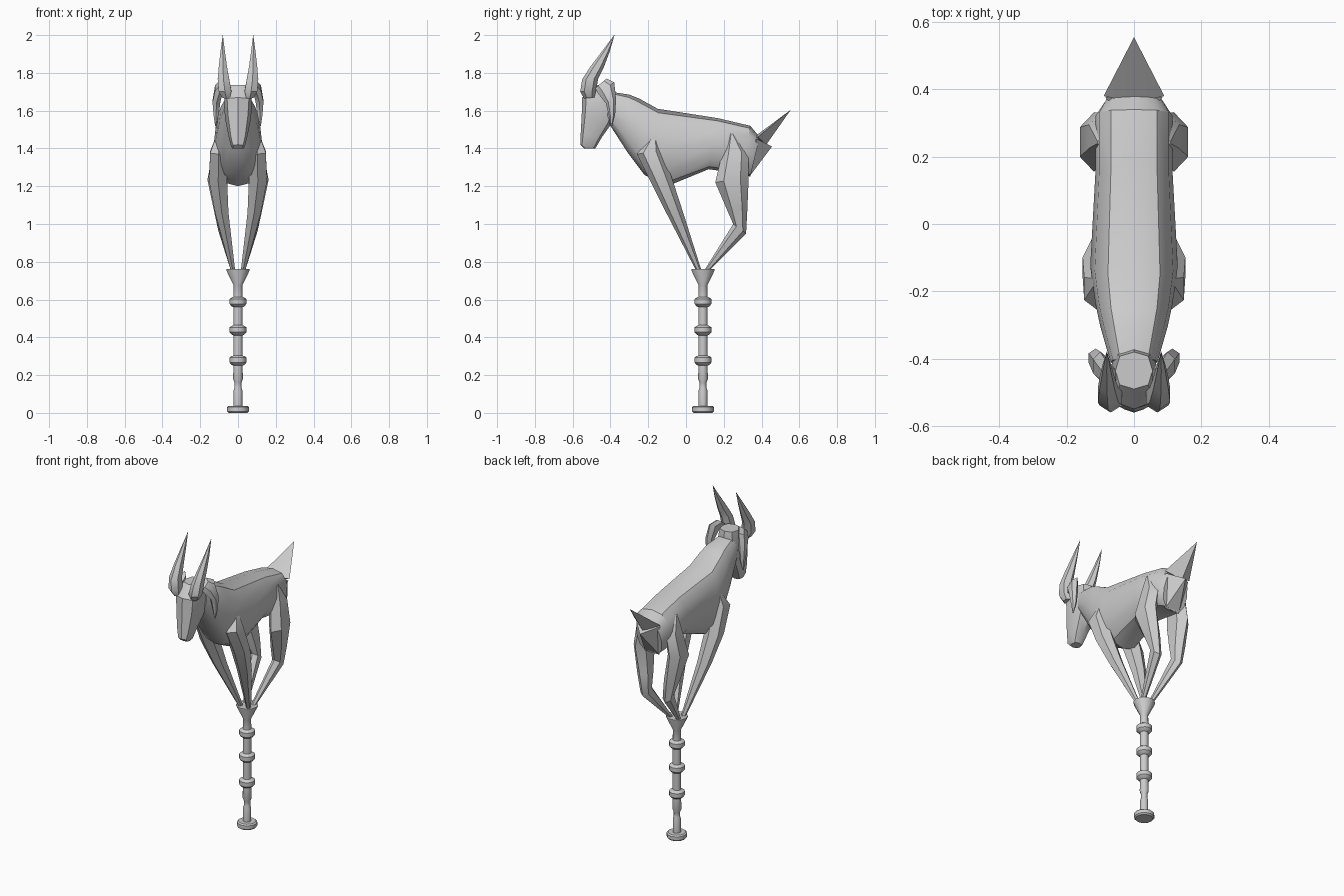
import bpy, bmesh, math
from mathutils import Vector


def finish(name, bm, mirror=False, smooth=35):
    bmesh.ops.remove_doubles(bm, verts=bm.verts, dist=1e-5)
    bmesh.ops.recalc_face_normals(bm, faces=bm.faces)
    me = bpy.data.meshes.new(name)
    bm.to_mesh(me)
    bm.free()
    ob = bpy.data.objects.new(name, me)
    bpy.context.collection.objects.link(ob)
    bpy.ops.object.select_all(action='DESELECT')
    ob.select_set(True)
    bpy.context.view_layer.objects.active = ob
    bpy.ops.object.shade_smooth_by_angle(angle=math.radians(smooth))
    if mirror:
        ob.modifiers.new("mirror", 'MIRROR')
    return ob


def bridge(bm, loops):
    n = len(loops[0])
    for a, b in zip(loops, loops[1:]):
        for i in range(n):
            j = (i + 1) % n
            bm.faces.new((a[i], a[j], b[j], b[i]))
    bm.faces.new(loops[0])
    bm.faces.new(loops[-1])


def loft(name, rings, sides=6, power=1.0, mirror=False):
    """Each ring: (y, z) of one edge, (y, z) of the other edge, x inner, x outer."""
    bm = bmesh.new()
    loops = []
    for ya, za, yb, zb, x0, x1 in rings:
        loop = []
        for i in range(sides):
            t = 2 * math.pi * i / sides
            c, s = math.cos(t), math.sin(t)
            c = math.copysign(abs(c) ** power, c)
            s = math.copysign(abs(s) ** power, s)
            k = (1 - c) / 2
            loop.append(bm.verts.new(((x0 + x1) / 2 + s * (x1 - x0) / 2,
                                      ya + (yb - ya) * k, za + (zb - za) * k)))
        loops.append(loop)
    bridge(bm, loops)
    return finish(name, bm, mirror)


# turned pedestal with three collars and a flared cup
profile = [(.05, 0), (.058, .008), (.058, .03), (.05, .037), (.023, .037),
           (.023, .12), (.018, .135), (.018, .16), (.026, .18)]
for z in (.28, .44, .59):
    profile += [(.024, z - .03), (.034, z - .025), (.045, z - .013),
                (.045, z + .013), (.034, z + .02), (.024, z + .024)]
profile += [(.023, .675), (.062, .755), (.062, .762)]
bm = bmesh.new()
bridge(bm, [[bm.verts.new((r * math.cos(a * math.pi / 6),
                           .09 + r * math.sin(a * math.pi / 6), z))
             for a in range(12)] for r, z in profile])
finish("pedestal", bm)

# torso running from rump to neck
loft("torso", [
    (.39, 1.46, .34, 1.25, -.085, .085),
    (.34, 1.52, .30, 1.265, -.115, .115),
    (.17, 1.56, .12, 1.29, -.115, .115),
    (-.15, 1.61, -.10, 1.20, -.13, .13),
    (-.25, 1.665, -.22, 1.26, -.115, .115),
    (-.30, 1.685, -.31, 1.38, -.10, .10),
    (-.40, 1.70, -.42, 1.55, -.07, .07)], sides=12, power=.75)

# head tapering to the muzzle
loft("head", [
    (-.49, 1.735, -.38, 1.735, -.055, .055),
    (-.55, 1.67, -.36, 1.62, -.075, .075),
    (-.552, 1.58, -.395, 1.53, -.068, .068),
    (-.558, 1.47, -.445, 1.46, -.05, .05),
    (-.56, 1.42, -.48, 1.40, -.036, .036),
    (-.54, 1.40, -.49, 1.40, -.03, .03)], sides=8, power=.75)

# horns sweeping up and back
loft("horns", [
    (-.54, 1.665, -.485, 1.67, .04, .085),
    (-.56, 1.70, -.475, 1.71, .03, .108),
    (-.55, 1.765, -.465, 1.77, .042, .112),
    (-.505, 1.835, -.435, 1.83, .055, .105),
    (-.44, 1.92, -.405, 1.91, .068, .094),
    (-.38, 2.0, -.379, 1.998, .08, .081)], mirror=True)

# drooping ears
loft("ears", [
    (-.48, 1.72, -.42, 1.77, .05, .10),
    (-.465, 1.69, -.38, 1.75, .075, .125),
    (-.425, 1.64, -.37, 1.66, .09, .138),
    (-.41, 1.58, -.375, 1.58, .10, .132),
    (-.40, 1.52, -.39, 1.52, .115, .122)], mirror=True)

# front legs leaning back to the cup
loft("front_legs", [
    (-.17, 1.48, -.16, 1.48, .10, .11),
    (-.26, 1.37, -.125, 1.39, .05, .155),
    (-.185, 1.22, -.07, 1.23, .05, .16),
    (-.105, 1.06, -.015, 1.06, .045, .127),
    (.05, .76, .08, .76, .014, .042)], mirror=True)

# hind legs with bent knee and hock
loft("hind_legs", [
    (.235, 1.48, .25, 1.48, .095, .11),
    (.19, 1.37, .33, 1.38, .05, .14),
    (.155, 1.22, .332, 1.25, .07, .167),
    (.215, 1.08, .325, 1.08, .05, .135),
    (.25, 1.0, .318, .95, .045, .108),
    (.10, .76, .13, .76, .014, .042)], mirror=True)

# pointed tail and rump wedge, each a convex hull
for name, pts in (
        ("tail", [(0, .555, 1.605), (.09, .38, 1.46), (-.09, .38, 1.46),
                  (0, .425, 1.42), (0, .36, 1.46)]),
        ("rump", [(.085, .375, 1.45), (-.085, .375, 1.45), (0, .455, 1.41),
                  (.05, .335, 1.25), (-.05, .335, 1.25), (0, .3, 1.4)])):
    bm = bmesh.new()
    for p in pts:
        bm.verts.new(Vector(p))
    bmesh.ops.convex_hull(bm, input=bm.verts)
    finish(name, bm, smooth=20)
